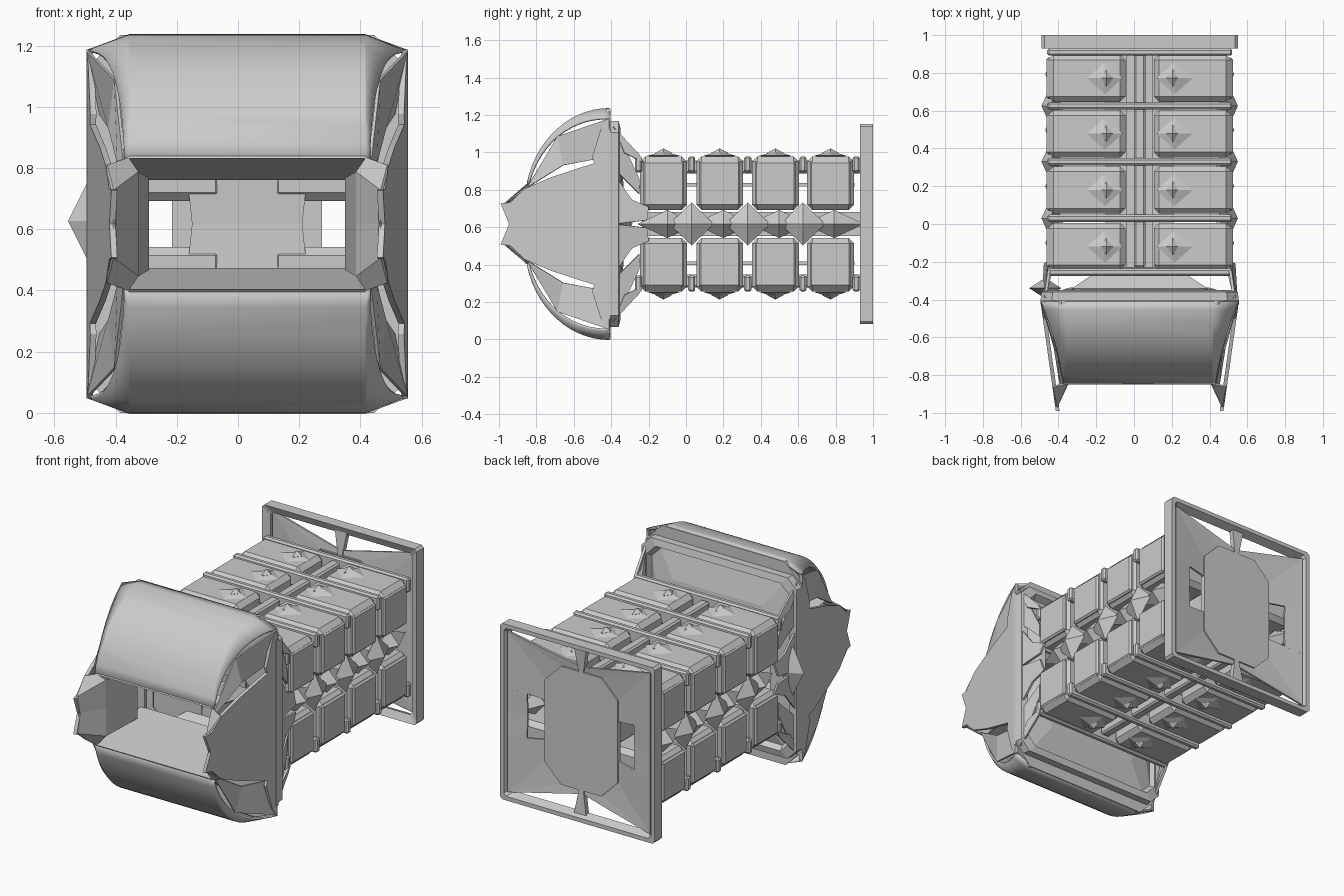
import bpy, bmesh, math
from mathutils import Matrix, Vector

if "Cube" in bpy.data.objects:
    bpy.data.objects.remove(bpy.data.objects["Cube"])

CENTRE = (0.03, 0, 0.617)      # every part is modelled around this symmetry centre


def finish(name, bm, mirror="", thick=0, bevel=0):
    bmesh.ops.recalc_face_normals(bm, faces=bm.faces)
    me = bpy.data.meshes.new(name)
    bm.to_mesh(me)
    bm.free()
    ob = bpy.data.objects.new(name, me)
    bpy.context.collection.objects.link(ob)
    ob.location = CENTRE
    if thick:
        m = ob.modifiers.new("thickness", 'SOLIDIFY')
        m.thickness, m.offset = thick, 0
    if bevel:
        m = ob.modifiers.new("bevel", 'BEVEL')
        m.width, m.segments = bevel, 1
    if mirror:
        m = ob.modifiers.new("mirror", 'MIRROR')
        m.use_axis = ['X' in mirror, 'Y' in mirror, 'Z' in mirror]
        m.use_mirror_merge = False
    return ob


def sheet(name, polys, **kw):
    bm = bmesh.new()
    for p in polys:
        bm.faces.new([bm.verts.new(v) for v in p])
    bmesh.ops.remove_doubles(bm, verts=bm.verts, dist=0.0005)
    return finish(name, bm, **kw)


def loft(name, rings, closed=True, loop=False, **kw):
    """Skin a list of equal-length rings."""
    bm = bmesh.new()
    rs = [[bm.verts.new(v) for v in r] for r in rings]
    if loop:
        rs.append(rs[0])
    n = len(rings[0])
    for a, b in zip(rs, rs[1:]):
        for i in range(n if closed else n - 1):
            j = (i + 1) % n
            bm.faces.new((a[i], a[j], b[j], b[i]))
    return finish(name, bm, **kw)


def box(name, x, y, z, **kw):
    bm = bmesh.new()
    size = [b - a for a, b in (x, y, z)]
    mid = [(a + b) / 2 for a, b in (x, y, z)]
    bmesh.ops.create_cube(bm, size=1, matrix=Matrix.Translation(mid) @ Matrix.Diagonal((*size, 1)))
    return finish(name, bm, **kw)


def octagon(w, h, c, y):
    """Chamfered rectangle in the xz plane."""
    pts = [(w, h - c), (w - c, h), (c - w, h), (-w, h - c), (-w, c - h), (c - w, -h), (w - c, -h), (w, c - h)]
    return [(x, y, z) for x, z in pts]


def diamond(name, at, r, **kw):
    """Octahedron with separate radii."""
    bm = bmesh.new()
    ax = [bm.verts.new(Vector(at) + Vector(v)) for v in
          ((r[0], 0, 0), (0, r[1], 0), (-r[0], 0, 0), (0, -r[1], 0), (0, 0, r[2]), (0, 0, -r[2]))]
    for i in range(4):
        bm.faces.new((ax[i], ax[(i + 1) % 4], ax[4]))
        bm.faces.new((ax[(i + 1) % 4], ax[i], ax[5]))
    return finish(name, bm, **kw)


# --- Cab: curved hoods above and below the window
hood_rings, end_rings = [], []
STEPS = 14
for i in range(STEPS + 1):
    t = i / STEPS
    a = t * math.radians(76)
    y = -0.41 - 0.435 * math.sin(a) / math.sin(math.radians(76))
    z = 0.614 - 0.392 * (1 - math.cos(a)) / (1 - math.cos(math.radians(76)))
    w = 0.40 + 0.12 * (1 - t) ** 2
    drop = 0.05 - 0.03 * t
    hood_rings.append([(-w, y, z - drop), (-0.385, y, z), (0.385, y, z), (w, y, z - drop)])
    # end wall runs from the hood edge down to the side slot
    low = 0.36 if t < 0.3 else 0.36 - 0.16 * (t - 0.3) / 0.7
    end_rings.append([(w, y, z - drop), (0.48 - 0.06 * t, y + 0.12 * t * (1 - t), min(low, z - drop - 0.005))])
hood = loft("hood", hood_rings, closed=False, mirror="Z", thick=0.012)
bpy.context.view_layer.objects.active = hood
hood.select_set(True)
bpy.ops.object.shade_smooth_by_angle(angle=math.radians(25))
loft("hood_end", end_rings[::7], closed=False, mirror="XZ", thick=0.01)

# Window lintel and sill
sheet("window_lintel", [
    [(-0.39, -0.845, 0.215), (0.39, -0.845, 0.215), (0.39, -0.42, 0.15), (-0.39, -0.42, 0.15)],
    [(-0.39, -0.845, 0.215), (0.39, -0.845, 0.215), (0.42, -0.79, 0.27), (-0.42, -0.79, 0.27)],
], mirror="Z", thick=0.012)


# Tapered cheek plates
def cheek_x(y):
    return 0.515 + (y + 0.41) * 0.14


half = [(-0.41, 0.57), (-0.45, 0.52), (-0.50, 0.36), (-0.49, 0.325), (-0.72, 0.25), (-0.86, 0.19), (-0.94, 0.115), (-0.99, 0.11)]
outline = half + [(-0.945, 0.0)] + [(y, -z) for y, z in reversed(half)]
sheet("cheek_plate", [[(cheek_x(y), y, z) for y, z in outline]], mirror="X", thick=0.02)

# Front jambs sloping from the cheek tips into the window
sheet("window_jamb", [
    [(0.44, -0.97, 0.11), (0.44, -0.945, 0.0), (0.36, -0.80, 0.0), (0.36, -0.80, 0.17)],
    [(0.36, -0.80, 0.0), (0.36, -0.80, 0.17), (0.325, -0.55, 0.15), (0.325, -0.55, 0.0)],
    [(0.44, -0.97, 0.11), (0.36, -0.80, 0.17), (0.39, -0.845, 0.215), (0.46, -0.86, 0.19)],
], mirror="XZ", thick=0.01)

# --- Flange behind the cab and smaller collar
loft("cab_flange", [octagon(0.525, 0.617, 0.11, -0.425), octagon(0.525, 0.617, 0.11, -0.405),
                    octagon(0.36, 0.20, 0.04, -0.405), octagon(0.36, 0.20, 0.04, -0.425)], loop=True)
loft("collar_rim", [octagon(0.525, 0.55, 0.06, -0.405), octagon(0.52, 0.55, 0.06, -0.36),
                    octagon(0.48, 0.51, 0.06, -0.35), octagon(0.46, 0.48, 0.06, -0.405)], loop=True)
loft("collar_slope", [octagon(0.47, 0.49, 0.06, -0.39), octagon(0.40, 0.34, 0.10, -0.35),
                      octagon(0.36, 0.22, 0.05, -0.34)], thick=0.01)
# Funnel above and below a front plate, open at the sides
sheet("funnel", [
    [(-0.36, -0.345, 0.30), (0.36, -0.345, 0.30), (0.20, -0.24, 0.19), (-0.20, -0.24, 0.19)],
    [(-0.20, -0.24, 0.19), (0.20, -0.24, 0.19), (0.18, -0.23, 0.0), (-0.18, -0.23, 0.0)],
], mirror="Z", thick=0.01)

# Struts from collar to the container block
sheet("collar_strut", [
    [(0.50, -0.39, 0.52), (0.50, -0.33, 0.38), (0.48, -0.23, 0.33), (0.48, -0.25, 0.37)],
    [(0.51, -0.38, 0.26), (0.49, -0.29, 0.13), (0.48, -0.20, 0.09), (0.50, -0.21, 0.02), (0.51, -0.38, 0.0)],
    [(0.50, -0.37, 0.50), (0.47, -0.25, 0.24), (0.47, -0.25, 0.16), (0.50, -0.37, 0.28)],
], mirror="XZ", thick=0.015)
# Single pointed fin on one side
diamond("side_fin", (-0.50, -0.34, 0.01), (0.085, 0.055, 0.17))

# --- Central slab and spine rails
box("core_slab", (-0.18, 0.18), (-0.23, 0.94), (-0.065, 0.065))
box("spine_rail", (-0.03, 0.03), (-0.23, 0.95), (0.27, 0.34), mirror="Z", bevel=0.01)
box("spine_web", (-0.07, 0.07), (-0.23, 0.90), (0.20, 0.22), mirror="Z")

# --- Four rows of containers, two across, two layers
ROWS = [-0.12, 0.18, 0.478, 0.772]
for n, y in enumerate(ROWS, 1):
    box(f"container_{n}", (0.075, 0.485), (y - 0.125, y + 0.125), (0.075, 0.362), mirror="XZ", bevel=0.028)
    box(f"container_band_{n}", (0.46, 0.493), (y - 0.11, y + 0.11), (0.095, 0.335), mirror="XZ", bevel=0.01)
    diamond(f"knob_base_{n}", (0.185, y, 0.365), (0.095, 0.085, 0.025), mirror="XZ")
    diamond(f"knob_{n}", (0.175, y, 0.38), (0.035, 0.045, 0.024), mirror="XZ")
    # faceted side link in the gap between layers
    diamond(f"side_link_{n}", (0.43, y + 0.02, 0), (0.07, 0.16, 0.075), mirror="X")

# Cross ribs between the rows, with faceted outer ties
for n, y in enumerate([-0.255, 0.03, 0.33, 0.625, 0.91], 1):
    box(f"cross_rib_{n}", (-0.49, 0.49), (y - 0.019, y + 0.019), (0.275, 0.362), mirror="Z", bevel=0.01)
    if 1 < n < 5:
        diamond(f"row_tie_{n}", (0.465, y, 0), (0.055, 0.12, 0.115), mirror="X")

# --- Rear frame, panel and webs
loft("rear_rim", [octagon(0.52, 0.535, 0.015, 0.93), octagon(0.52, 0.535, 0.015, 1.0),
                  octagon(0.495, 0.51, 0.015, 1.0), octagon(0.475, 0.49, 0.015, 0.95)], loop=True)
sheet("rear_panel", [octagon(0.245, 0.36, 0.11, 0.95)], thick=0.03)
sheet("rear_web", [
    [(0.48, 0.98, 0.49), (0.135, 0.95, 0.36), (0.245, 0.95, 0.25)],
    [(0.48, 0.98, 0.49), (0.245, 0.95, 0.25), (0.245, 0.95, 0.12), (0.48, 0.98, 0.15)],
    [(0.48, 0.98, 0.49), (0.135, 0.95, 0.36), (0.0, 0.95, 0.36), (0.02, 0.95, 0.39)],
    [(0.48, 0.98, 0.15), (0.36, 0.965, 0.135), (0.36, 0.96, 0.0), (0.48, 0.98, 0.0)],
], mirror="XZ", thick=0.012)
sheet("rear_post", [[(-0.015, 0.95, 0.36), (0.015, 0.95, 0.36), (0.04, 0.96, 0.50), (-0.04, 0.96, 0.50)]],
      mirror="Z", thick=0.03)
